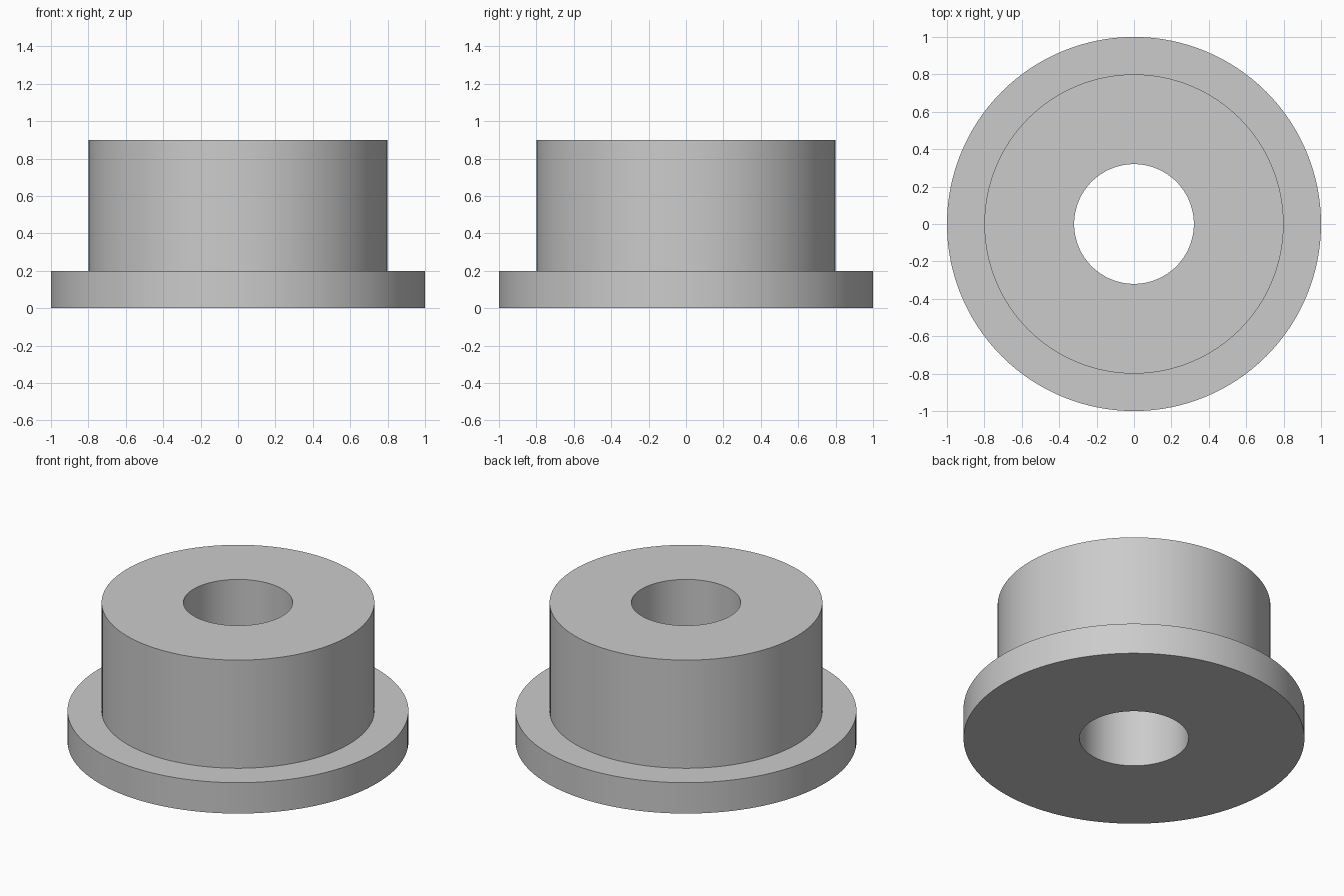
import bpy
import bmesh
import math

cube = bpy.data.objects.get("Cube")
if cube:
    bpy.data.objects.remove(cube, do_unlink=True)

SEGMENTS = 128
BORE, BODY, FLANGE = 0.32, 0.8, 1.0
FLANGE_TOP, HEIGHT = 0.2, 0.9

# Plain grey material
grey = bpy.data.materials.new("light grey")
grey.use_nodes = True
colour = (0.6, 0.6, 0.6, 1.0)
grey.diffuse_color = colour
grey.node_tree.nodes["Principled BSDF"].inputs["Base Color"].default_value = colour


def lathe(name, profile, material):
    """Revolve a closed (radius, height) profile around z."""
    bm = bmesh.new()
    rings = []
    for i in range(SEGMENTS):
        a = math.tau * i / SEGMENTS
        rings.append([bm.verts.new((r * math.cos(a), r * math.sin(a), z)) for r, z in profile])
    n = len(profile)
    for i, ring in enumerate(rings):
        after = rings[(i + 1) % SEGMENTS]
        for j in range(n):
            k = (j + 1) % n
            bm.faces.new((ring[j], after[j], after[k], ring[k]))
    bmesh.ops.recalc_face_normals(bm, faces=bm.faces)
    mesh = bpy.data.meshes.new(name)
    bm.to_mesh(mesh)
    bm.free()
    mesh.materials.append(material)
    obj = bpy.data.objects.new(name, mesh)
    bpy.context.collection.objects.link(obj)
    return obj


# Flanged bushing: wide base flange, straight body, through bore
bushing = lathe("flanged_bushing", [
    (BORE, 0), (FLANGE, 0), (FLANGE, FLANGE_TOP),
    (BODY, FLANGE_TOP), (BODY, HEIGHT), (BORE, HEIGHT),
], grey)

# Smooth walls, sharp rims
bpy.ops.object.select_all(action="DESELECT")
bushing.select_set(True)
bpy.context.view_layer.objects.active = bushing
bpy.ops.object.shade_smooth_by_angle(angle=math.radians(30))
